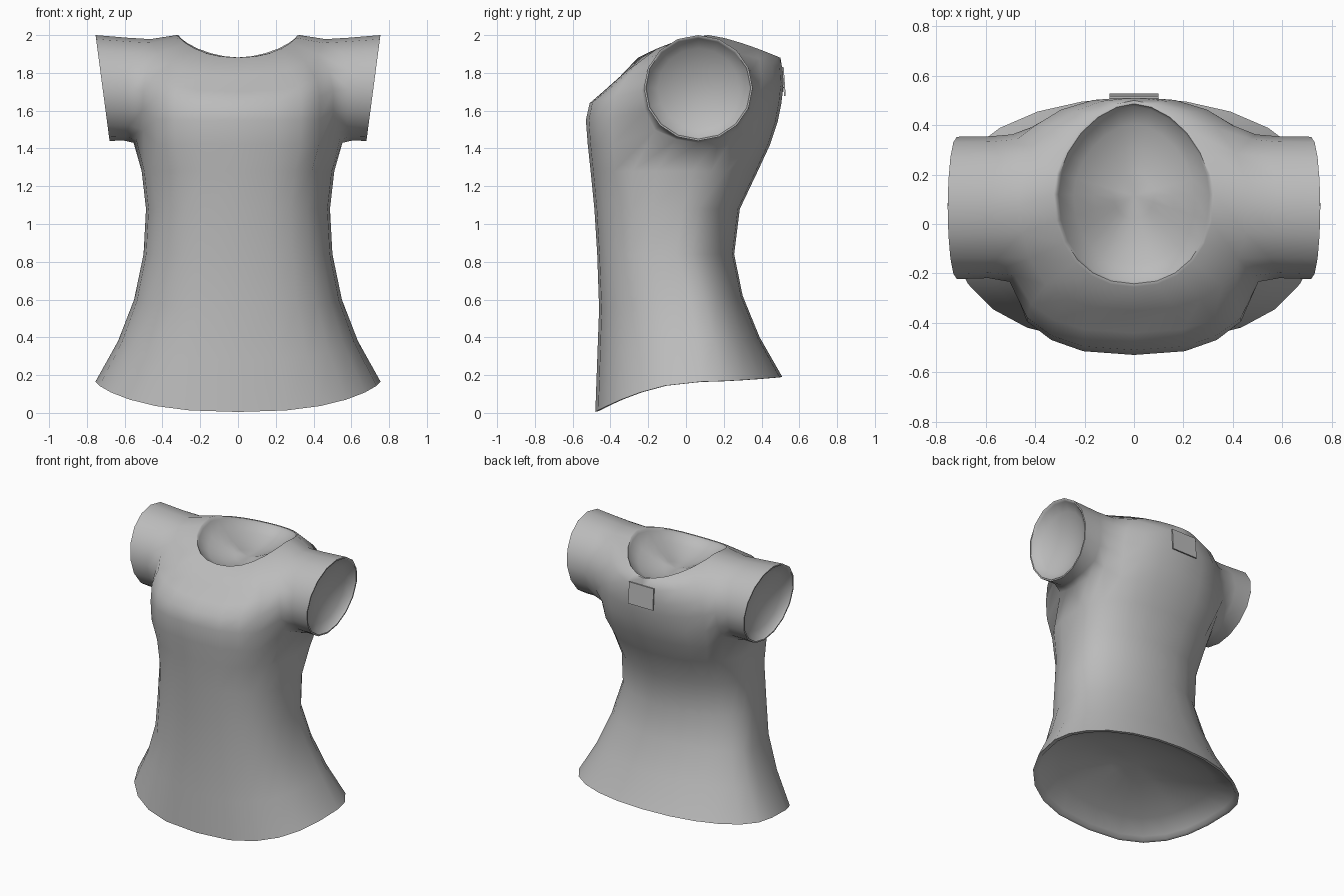
import bpy, bmesh, math
from mathutils import Vector

cube = bpy.data.objects.get("Cube")
if cube:
    bpy.data.objects.remove(cube)

SEGS = 24
ARM_Y, ARM_Z = 0.07, 1.71

fabric = bpy.data.materials.new("grey_fabric")
fabric.use_nodes = True
fabric.diffuse_color = (0.5, 0.5, 0.5, 1)
fabric.node_tree.nodes["Principled BSDF"].inputs["Base Color"].default_value = (0.5, 0.5, 0.5, 1)

# Body rings, hem to neck:
# front z, side z, back z, half width, front y, middle y, back y, squareness
RINGS = [
    (0.005, 0.165, 0.19, 0.755, -0.48, 0.08, 0.51, 2.5),
    (0.28, 0.38, 0.40, 0.635, -0.47, 0.06, 0.39, 2.5),
    (0.55, 0.60, 0.62, 0.55, -0.46, 0.02, 0.30, 2.5),
    (0.84, 0.84, 0.84, 0.50, -0.47, -0.05, 0.255, 2.5),
    (1.08, 1.08, 1.08, 0.487, -0.485, -0.02, 0.285, 2.5),
    (1.28, 1.28, 1.28, 0.51, -0.505, 0.03, 0.38, 2.6),
    (1.42, 1.42, 1.42, 0.555, -0.52, 0.06, 0.445, 2.7),
    (1.55, 1.56, 1.54, 0.56, -0.53, 0.07, 0.485, 2.7),
    (1.64, 1.72, 1.64, 0.56, -0.51, 0.07, 0.505, 2.7),
    (1.70, 1.86, 1.72, 0.54, -0.44, 0.07, 0.515, 2.7),
    (1.78, 1.97, 1.81, 0.47, -0.35, 0.07, 0.512, 2.5),
    (1.88, 2.00, 1.88, 0.325, -0.255, 0.12, 0.50, 2.2),
]


def ring_point(ring, angle):
    zf, zs, zb, w, yf, yc, yb, n = ring
    c, s = math.cos(angle), math.sin(angle)
    reach, z_end = (yb - yc, zb) if s > 0 else (yc - yf, zf)
    n -= 0.4 if s > 0 else 0       # the back is rounder than the front
    x = math.copysign(w * abs(c) ** (2 / n), c)
    y = yc + math.copysign(reach * abs(s) ** (2 / n), s)
    return Vector((x, y, zs + (z_end - zs) * abs(s) ** 1.5))


def in_armhole(level, seg):
    near_side = seg in (SEGS - 2, SEGS - 1, 0, 1) or SEGS // 2 - 2 <= seg < SEGS // 2 + 2
    return 6 <= level < 10 and near_side


def loft(bm, a, b):
    for k in range(len(a)):
        m = (k + 1) % len(a)
        bm.faces.new((a[k], a[m], b[m], b[k]))


def hollow_cap(bm, loop, inward, depth):
    """Narrow lip, then a shallow bowl closing an opening."""
    centre = sum((v.co for v in loop), Vector()) / len(loop)
    previous = loop
    for scale, sink in ((0.965, 0.0), (0.94, 0.15), (0.75, 0.5), (0.5, 0.78), (0.25, 0.95)):
        current = [bm.verts.new(centre + (v.co - centre) * scale + inward * depth * sink)
                   for v in loop]
        loft(bm, previous, current)
        previous = current
    tip = bm.verts.new(centre + inward * depth)
    for k in range(len(loop)):
        bm.faces.new((previous[k], previous[(k + 1) % len(loop)], tip))


# Body with two armholes left open
bm = bmesh.new()
grid = [[bm.verts.new(ring_point(r, math.tau * i / SEGS)) for i in range(SEGS)] for r in RINGS]
for level in range(len(RINGS) - 1):
    for i in range(SEGS):
        if not in_armhole(level, i):
            j = (i + 1) % SEGS
            bm.faces.new((grid[level][i], grid[level][j], grid[level + 1][j], grid[level + 1][i]))
bmesh.ops.delete(bm, geom=[v for v in bm.verts if not v.link_faces], context='VERTS')


def arm_angle(v):
    return (math.atan2(v.co.z - ARM_Z, v.co.y - ARM_Y) + 0.2) % math.tau


# Sleeves: round off each armhole, then loft out to the cuff
rim = {v for e in bm.edges if e.is_boundary for v in e.verts}
rim -= set(grid[0]) | set(grid[-1])
cuffs = []
for side in (1, -1):
    loop = sorted((v for v in rim if v.co.x * side > 0), key=arm_angle)
    angles = [math.tau * k / len(loop) for k in range(len(loop))]
    for v, a in zip(loop, angles):
        v.co.y = ARM_Y + 0.295 * math.cos(a)
        v.co.z = ARM_Z + 0.27 * math.sin(a)
    start = [v.co.x for v in loop]
    previous = loop
    for t, radius_y, radius_z in ((0.4, 0.287, 0.272), (1.0, 0.288, 0.28)):
        current = []
        for a, x in zip(angles, start):
            cuff_x = side * (0.717 + 0.037 * math.sin(a))
            current.append(bm.verts.new((
                x + (cuff_x - x) * t,
                ARM_Y - 0.005 * t + radius_y * math.cos(a),
                ARM_Z + 0.01 * t + radius_z * math.sin(a))))
        loft(bm, previous, current)
        previous = current
    cuffs.append((previous, Vector((-side, 0, 0))))

# Soften the seam between sleeves and body
bmesh.ops.smooth_vert(bm, verts=list(rim), factor=0.35,
                      use_axis_x=True, use_axis_y=True, use_axis_z=True)

# Hollow openings at the hem, neck and cuffs
hollow_cap(bm, grid[0], Vector((0, 0, 1)), 0.15)
hollow_cap(bm, grid[-1], Vector((0, 0, -1)), 0.13)
for loop, inward in cuffs:
    hollow_cap(bm, loop, inward, 0.1)
bmesh.ops.recalc_face_normals(bm, faces=bm.faces[:])


def make_object(name, mesh_bm):
    mesh = bpy.data.meshes.new(name)
    mesh_bm.to_mesh(mesh)
    mesh_bm.free()
    mesh.materials.append(fabric)
    obj = bpy.data.objects.new(name, mesh)
    bpy.context.collection.objects.link(obj)
    return obj


shirt = make_object("shirt", bm)
bpy.ops.object.select_all(action='DESELECT')
shirt.select_set(True)
bpy.context.view_layer.objects.active = shirt
bpy.ops.object.shade_smooth_by_angle(angle=math.radians(60))

# Small blank patch on the upper back
bm = bmesh.new()
bmesh.ops.create_cube(bm, size=1)
bmesh.ops.scale(bm, vec=(0.2, 0.009, 0.155), verts=bm.verts)
patch = make_object("back_patch", bm)
patch.location = (0, 0.518, 1.755)
patch.rotation_euler.x = math.radians(4)
